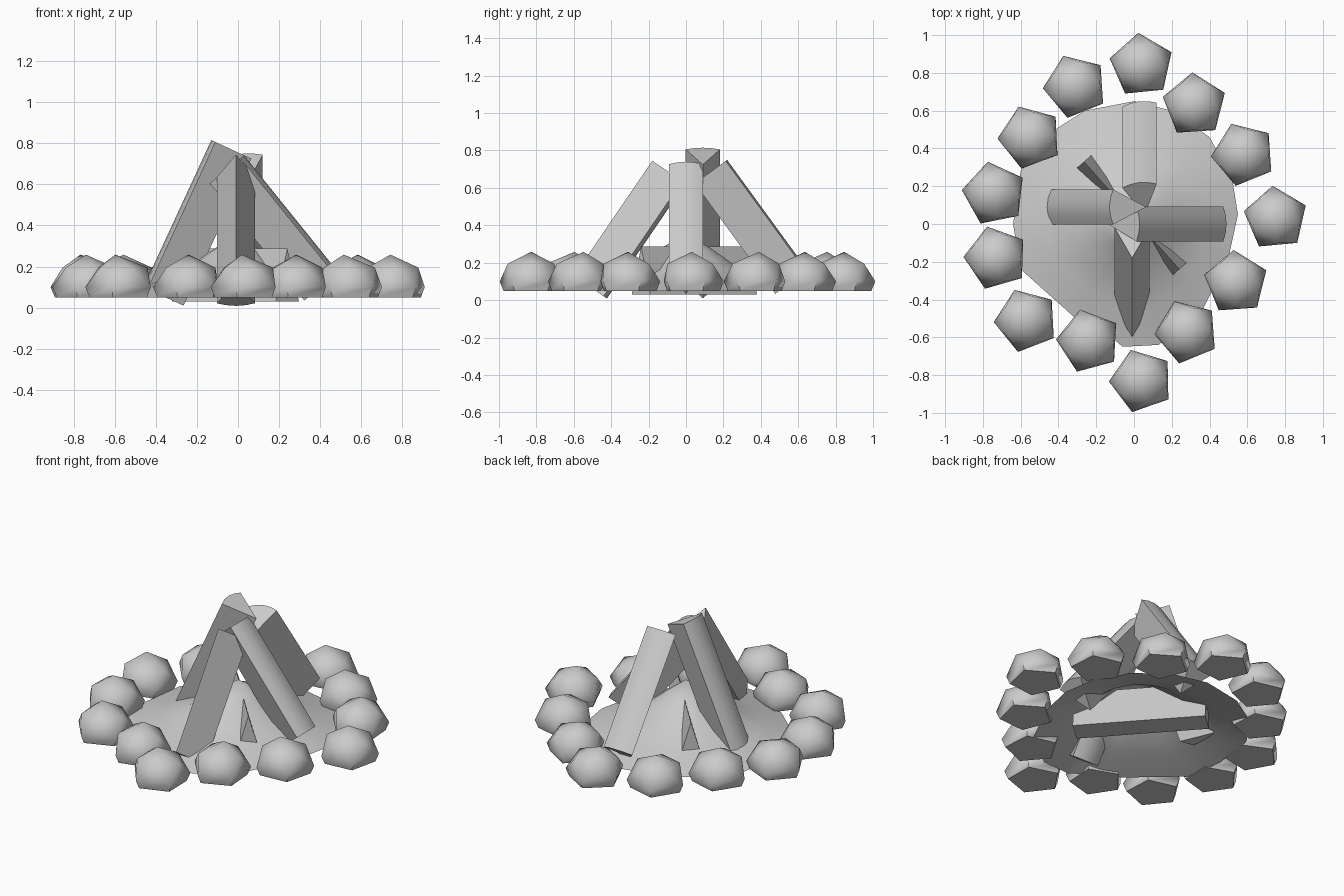
import bpy, random
from math import sin, cos, pi, radians, atan2, hypot
from mathutils import Vector

if "Cube" in bpy.data.objects:
    bpy.data.objects.remove(bpy.data.objects["Cube"])

random.seed(4)


def make(name, verts, faces, angle=None):
    me = bpy.data.meshes.new(name)
    me.from_pydata([tuple(v) for v in verts], [], faces)
    me.update()
    ob = bpy.data.objects.new(name, me)
    bpy.context.collection.objects.link(ob)
    if angle:
        bpy.ops.object.select_all(action='DESELECT')
        ob.select_set(True)
        bpy.context.view_layer.objects.active = ob
        bpy.ops.object.shade_smooth_by_angle(angle=radians(angle))
    return ob


def prism(name, section_a, section_b, angle=None):
    n = len(section_a)
    faces = [(i, (i + 1) % n, n + (i + 1) % n, n + i) for i in range(n)]
    faces += [tuple(range(n))[::-1], tuple(range(n, 2 * n))]
    ob = make(name, section_a + section_b, faces)
    # consistent outward normals
    import bmesh
    bm = bmesh.new()
    bm.from_mesh(ob.data)
    bmesh.ops.recalc_face_normals(bm, faces=bm.faces)
    bm.to_mesh(ob.data)
    bm.free()
    if angle:
        bpy.ops.object.select_all(action='DESELECT')
        ob.select_set(True)
        bpy.context.view_layer.objects.active = ob
        bpy.ops.object.shade_smooth_by_angle(angle=radians(angle))
    return ob


# Ring of stones: pentagonal pebbles with a flat base
def stone(name, x, y):
    ph = radians(30 + random.uniform(-12, 12))
    rings = [(.152, .05, 0), (.173, .10, 0), (.130, .195, pi / 5)]
    verts = []
    for r, z, off in rings:
        for k in range(5):
            a = ph + off + k * 2 * pi / 5
            verts.append((x + r * cos(a), y + r * sin(a), z))
    verts.append((x + random.uniform(-.03, .01), y + random.uniform(-.01, .03), .258))
    faces = [tuple(range(5))[::-1]]
    for k in range(5):
        j = (k + 1) % 5
        faces += [(k, j, 5 + j, 5 + k), (5 + k, 5 + j, 10 + k),
                  (5 + j, 10 + j, 10 + k), (10 + k, 10 + j, 15)]
    make(name, verts, faces, 60)


spots = [(.04, .84), (.32, .63), (.58, .37), (.75, .03), (.54, -.31), (.28, -.57),
         (.04, -.83), (-.24, -.62), (-.57, -.51), (-.73, -.18), (-.74, .16),
         (-.55, .46), (-.31, .73)]
for i, (x, y) in enumerate(spots):
    stone(f"stone_{i + 1}", x, y)

# Ash mound: open, irregular concave cone
rim = [(.55, .05), (.52, .24), (.40, .46), (.2, .6), (0, .65), (-.26, .6), (-.45, .48),
       (-.6, .28), (-.64, 0), (-.6, -.24), (-.32, -.49), (-.2, -.53), (-.06, -.65),
       (.13, -.64), (.36, -.46), (.5, -.18)]
n = len(rim)
levels = [(1, .05), (.72, .10), (.45, .165), (.22, .27)]
verts = [(x * s, y * s, z) for s, z in levels for x, y in rim] + [(0, 0, .36)]
faces = [(l * n + i, l * n + (i + 1) % n, (l + 1) * n + (i + 1) % n, (l + 1) * n + i)
         for l in range(len(levels) - 1) for i in range(n)]
top = (len(levels) - 1) * n
faces += [(top + i, top + (i + 1) % n, len(verts) - 1) for i in range(n)]
make("ash_mound", verts, faces, 60)

# Leaning split logs: wedge section with a rounded bark side
WEDGE = [(-.092, .022), (-.048, .006), (0, 0), (.048, .006), (.092, .022), (0, .215)]


def log(name, ang, offset, top, bottom, flip=False, roll=0):
    out = Vector((cos(ang), sin(ang), 0))
    side = Vector((-sin(ang), cos(ang), 0))
    up = Vector((0, 0, 1))
    dr, dz = bottom[0] - top[0], bottom[1] - top[1]
    length = hypot(dr, dz)
    inward = out * (dz / length) - up * (dr / length)

    def section(r, z):
        origin = out * r + up * z + side * offset
        pts = []
        for w, d in WEDGE:
            if flip:
                d = .215 - d
            w, d = (w * cos(roll) - (d - .1) * sin(roll),
                    .1 + w * sin(roll) + (d - .1) * cos(roll))
            pts.append(origin + side * w + inward * d)
        return pts
    prism(name, section(*top), section(*bottom), 35)


log("right_log", 0, 0, (.03, .74), (.49, .17))
log("left_log", pi, -.09, (.13, .815), (.46, .10))
log("back_log", pi / 2, -.04, (.22, .75), (.65, .16), roll=radians(8))
log("front_log", -pi / 2, -.01, (.18, .745), (.60, .13), flip=True)

# Kindling: triangular stick lying across the middle
a, b = Vector((-.265, .33, 0)), Vector((.24, -.24, 0))
d = (b - a).normalized()
s = Vector((-d.y, d.x, 0)) * .075
tri = [s + Vector((0, 0, .03)), -s + Vector((0, 0, .03)), Vector((0, 0, .287))]
prism("kindling", [a + p for p in tri], [b + p for p in tri])
